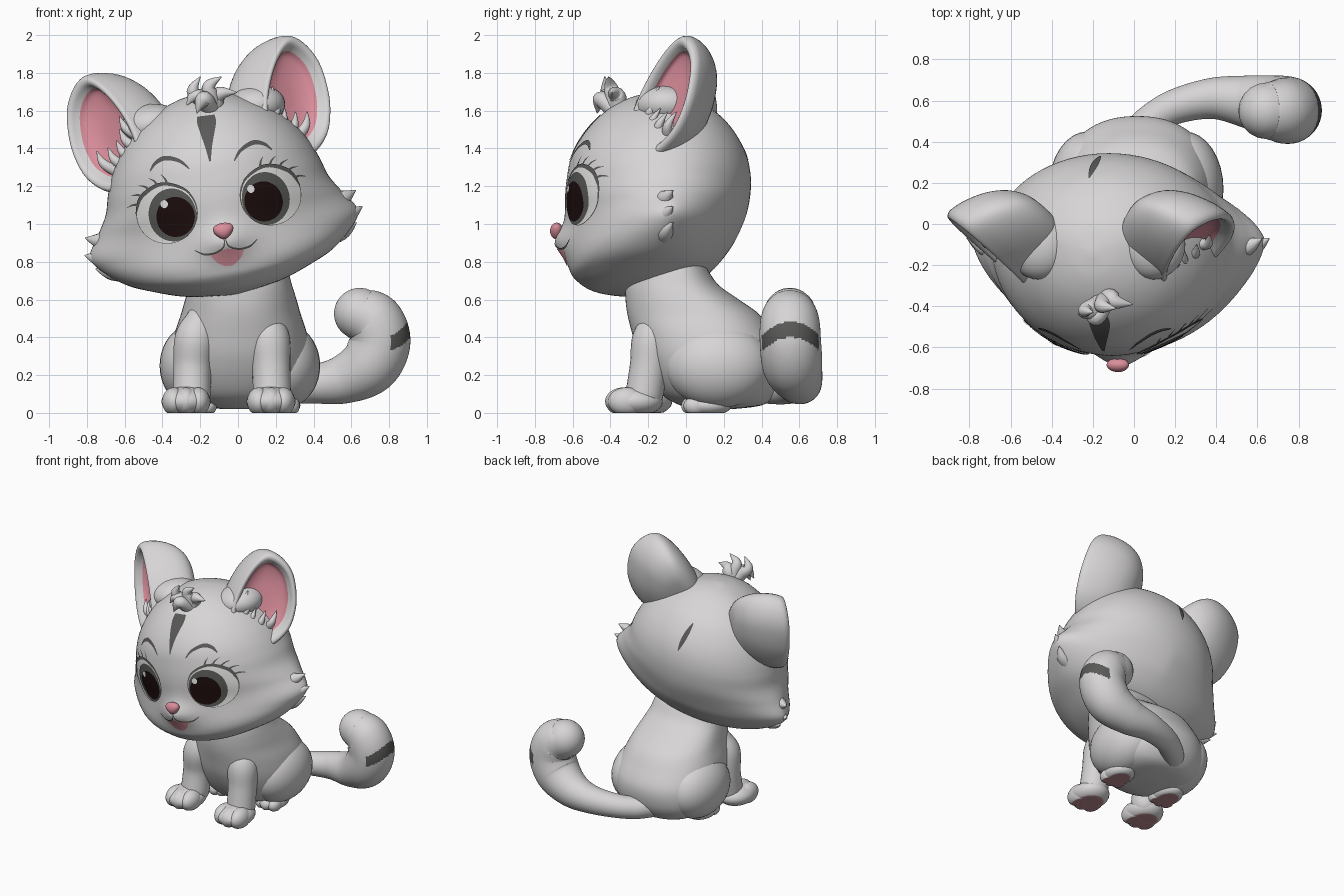
import bpy, bmesh, math
from mathutils import Vector, Matrix
from mathutils.bvhtree import BVHTree

if "Cube" in bpy.data.objects:
    bpy.data.objects.remove(bpy.data.objects["Cube"])

def material(name, rgb):
    m = bpy.data.materials.new(name)
    m.diffuse_color = (*rgb, 1)
    m.use_nodes = True
    m.node_tree.nodes["Principled BSDF"].inputs["Base Color"].default_value = m.diffuse_color
    return m

FUR = material("light_grey_fur", (.68, .665, .67))
PINK = material("ear_pink", (.70, .27, .33))
MOUTH = material("mouth_pink", (.80, .33, .39))
PAD = material("paw_pad", (.50, .26, .29))
DARK = material("dark_grey_marking", (.10, .10, .095))
PUPIL = material("dark_brown_pupil", (.012, .004, .004))
WHITE = material("eye_white", (.78, .78, .76))
GLINT = material("eye_highlight", (.95, .95, .95))

I = Matrix.Identity(4)
# The head is modelled upright, then tilted sideways by this matrix
HEAD = Matrix.Translation((-.11, 0, 1.15)) @ Matrix.Rotation(math.radians(-10), 4, 'Y')
SIDES = ((1, "right"), (-1, "left"))

def make(name, verts, faces, mats, M=I, rule=None, away=None):
    """Mesh object; rule picks a material per face, away orients open plates."""
    me = bpy.data.meshes.new(name)
    me.from_pydata([tuple(v) for v in verts], [], faces)
    bm = bmesh.new()
    bm.from_mesh(me)
    if away is None:
        bmesh.ops.recalc_face_normals(bm, faces=bm.faces)
    else:
        bm.normal_update()
        bmesh.ops.reverse_faces(bm, faces=[f for f in bm.faces if f.normal.y * away > 0])
    bm.to_mesh(me)
    bm.free()
    for m in mats:
        me.materials.append(m)
    for p in me.polygons:
        p.use_smooth = True
        if rule:
            p.material_index = rule(p)
    me.transform(M)
    me.set_sharp_from_angle(angle=math.radians(50))
    ob = bpy.data.objects.new(name, me)
    bpy.context.collection.objects.link(ob)
    return ob

def spline(pts, n, closed=False):
    """Catmull-Rom through points of any dimension."""
    k = len(pts)
    get = (lambda i: pts[i % k]) if closed else (lambda i: pts[min(max(i, 0), k - 1)])
    out = []
    for i in range(k if closed else k - 1):
        for j in range(n):
            t = j / n
            out.append([.5 * (2*b + (c-a)*t + (2*a-5*b+4*c-d)*t*t + (3*b-a-3*c+d)*t**3)
                        for a, b, c, d in zip(get(i-1), get(i), get(i+1), get(i+2))])
    return out if closed else out + [list(pts[-1])]

def loft_data(rings):
    n = len(rings[0])
    verts = [v for r in rings for v in r]
    faces = [(i*n + j, i*n + (j+1) % n, (i+1)*n + (j+1) % n, (i+1)*n + j)
             for i in range(len(rings) - 1) for j in range(n)]
    faces += [tuple(range(n))[::-1], tuple(range(len(verts) - n, len(verts)))]
    return verts, faces

def tube(name, pts, mats, M=I, n=5, sides=16, rule=None):
    """Round tube through (x, y, z, radius) points with domed ends."""
    path = [(Vector(p[:3]), max(p[3], .002)) for p in spline(pts, n)]
    caps = [math.radians(a) for a in (15, 30, 45, 58, 70, 80, 87)]
    (p0, r0), (p1, r1) = path[0], path[-1]
    d0, d1 = (p0 - path[1][0]).normalized(), (p1 - path[-2][0]).normalized()
    path = ([(p0 + d0*r0*math.sin(a), r0*math.cos(a)) for a in reversed(caps)] + path +
            [(p1 + d1*r1*math.sin(a), r1*math.cos(a)) for a in caps])
    rings, q, last = [], None, None
    for i, (p, r) in enumerate(path):
        d = (path[min(i+1, len(path)-1)][0] - path[max(i-1, 0)][0]).normalized()
        q = d.to_track_quat('Z', 'Y') if q is None else last.rotation_difference(d) @ q
        last = d
        rings.append([p + q @ Vector((r*math.cos(2*math.pi*j/sides), r*math.sin(2*math.pi*j/sides), 0))
                      for j in range(sides)])
    return make(name, *loft_data(rings), mats, M, rule)

def stack(sections, cx=0, bump=None, power=lambda z: 2, shift=lambda z: 0, sides=72):
    """Rings from (z, half width, front y, back y) sections."""
    rings = []
    for z, w, yf, yb in spline(sections, 6):
        cy, e, ring = .5*(yf + yb) + .05*min(1, (yb - yf)/.4) + shift(z), 2/power(z), []
        for j in range(sides):
            a = 2*math.pi*j/sides
            c, s = math.cos(a), math.sin(a)
            x = cx + math.copysign(w*abs(c)**e, c)
            y = cy + ((yb - cy) if s > 0 else (yf - cy)) * abs(s)**e
            if bump and s < 0:
                y -= bump(x, z)
            ring.append((x, y, z))
        rings.append(ring)
    return loft_data(rings)

def ellipsoid(name, c, r, mats, M=I, floor=False, taper=0):
    """Ellipsoid; floor flattens it at z = 0 and paints the sole."""
    bm = bmesh.new()
    bmesh.ops.create_uvsphere(bm, u_segments=32, v_segments=20, radius=1)
    verts = [(c[0] + r[0]*v.co.x*(1 + taper*v.co.z), c[1] + r[1]*v.co.y, c[2] + r[2]*v.co.z) for v in bm.verts]
    faces = [[v.index for v in f.verts] for f in bm.faces]
    bm.free()
    if floor:
        verts = [(x, y, max(z, 0)) for x, y, z in verts]
    return make(name, verts, faces, mats, M, (lambda p: int(p.center.z < .002)) if floor else None)

# Head with pointed cheeks and a soft muzzle
head_sections = [(-.53, .03, -.33, -.27), (-.50, .25, -.5, -.10), (-.44, .43, -.59, .06), (-.38, .56, -.62, .15),
                 (-.28, .68, -.635, .235), (-.2, .72, -.64, .28), (-.1, .66, -.64, .32), (0, .60, -.64, .34),
                 (.1, .57, -.63, .343), (.2, .53, -.61, .325), (.3, .47, -.56, .28), (.4, .38, -.48, .205),
                 (.48, .26, -.38, .10), (.53, .13, -.27, -.01), (.55, .02, -.16, -.12)]
muzzle = lambda x, z: .055 * math.exp(-(x/.12)**2 - ((z + .25)/.08)**2)
cheek = lambda z: math.exp(-((z + .2)/.15)**2)
hv, hf = stack(head_sections, bump=muzzle, power=lambda z: 2 - .45*cheek(z), shift=lambda z: .05*cheek(z))
make("head", hv, hf, [FUR], HEAD)
tree = BVHTree.FromPolygons([Vector(v) for v in hv], hf)

def on_head(u, v, off, away=1):
    loc, nor, _, _ = tree.ray_cast(Vector((u, -3*away, v)), Vector((0, away, 0)))
    if loc is None:
        loc, nor, _, _ = tree.find_nearest(Vector((u, -.4*away, v)))
    return loc + nor * (off if nor.y*away < 0 else -off)

def strip(name, path, mat, off=.004, away=1):
    """Thin painted stroke on the head along (u, v, half width)."""
    pts, verts = spline(path, 6), []
    for i, (u, v, w) in enumerate(pts):
        a, b = pts[max(i-1, 0)], pts[min(i+1, len(pts)-1)]
        t = Vector((b[0]-a[0], b[1]-a[1])).normalized()
        verts += [on_head(u - t.y*w*k, v + t.x*w*k, off, away) for k in (-1, 0, 1)]
    faces = [(3*i+k, 3*i+k+1, 3*i+k+4, 3*i+k+3) for i in range(len(pts)-1) for k in (0, 1)]
    make(name, verts, faces, [mat], HEAD, away=away)

def disc(name, u, v, ru, rv, mat, off):
    n, k = 40, 6
    verts = [on_head(u, v, off)]
    verts += [on_head(u + ru*r/k*math.cos(2*math.pi*j/n), v + rv*r/k*math.sin(2*math.pi*j/n), off)
              for r in range(1, k+1) for j in range(n)]
    faces = [(0, 1 + j, 1 + (j+1) % n) for j in range(n)]
    faces += [(1+r*n+j, 1+r*n+(j+1) % n, 1+(r+1)*n+(j+1) % n, 1+(r+1)*n+j) for r in range(k-1) for j in range(n)]
    make(name, verts, faces, [mat], HEAD, away=1)

# Forehead and back-of-head markings
strip("forehead_stripe", [(.014, .425, .045), (.012, .39, .05), (.006, .33, .036), (0, .26, .018), (-.006, .185, .004)], DARK)
strip("back_stripe", [(-.02, .19, .003), (-.027, .25, .016), (-.035, .32, .017), (-.042, .38, .004)], DARK, away=-1)

# Eyes, brows, lashes, smile
for s, side in SIDES:
    eu, ev = .277, -.05
    disc(f"eye_rim_{side}", s*eu, ev + .004, .163, .161, DARK, .003)
    disc(f"eye_white_{side}", s*eu, ev, .157, .154, WHITE, .006)
    disc(f"iris_{side}", s*.247, ev - .01, .125, .14, DARK, .009)
    disc(f"pupil_{side}", s*.232, ev - .023, .1, .106, PUPIL, .012)
    disc(f"eye_highlight_{side}", s*.227 - .05, .004, .019, .021, GLINT, .015)
    strip(f"brow_{side}", [(s*u, v, w) for u, v, w in
          ((.12, .165, .003), (.165, .215, .009), (.235, .242, .012), (.29, .225, .009), (.325, .188, .003))], DARK)
    ring = lambda a, r: (s*(eu + r*math.cos(math.radians(a))), ev + r*math.sin(math.radians(a)))
    strip(f"upper_lid_{side}", [(*ring(a, .16), w) for a, w in ((10, .003), (45, .01), (90, .009), (135, .006), (165, .002))], DARK, .008)
    for i, a in enumerate((28, 46, 64, 82, 100)):
        strip(f"lash_{side}_{i+1}", [(*ring(a, .155), .007), (*ring(a - 3, .185), .005), (*ring(a - 9, .212), .001)], DARK)
    strip(f"smile_{side}", [(s*u, v, w) for u, v, w in
          ((.002, -.225, .002), (.012, -.27, .004), (.06, -.295, .005), (.12, -.293, .005), (.165, -.265, .002))], DARK, .005)

# Nose and open mouth
ellipsoid("nose", (0, -.685, -.19), (.052, .035, .043), [PINK], HEAD, taper=.35)
strip("open_mouth", [(-.085, -.3, .006), (-.045, -.322, .032), (0, -.33, .047), (.045, -.322, .032), (.085, -.3, .006)], MOUTH, .004)

# Ears: outline lofted from the domed back, over the rim, into the pink hollow
outline = spline([(0, .32), (.1, .27), (.18, .16), (.215, .02), (.215, -.12), (.165, -.26), (.04, -.35), (-.12, -.33),
                  (-.25, -.2), (-.25, -.03), (-.19, .13), (-.1, .26)], 4, True)
shells = spline([(.02, -.32), (.4, -.31), (.72, -.265), (.92, -.19), (1.01, -.1), (1.01, -.02), (.95, .025), (.84, .02),
                 (.75, -.02), (.68, -.05), (.4, -.075), (.02, -.08)], 3)
def ear_point(s, t, d, side):
    c, up = ((.5, -.09, .46), (.03, .25, .97)) if side > 0 else ((.545, -.09, .445), (.07, .25, .95))
    lean = .25*max(0, -d) * max(0, t)
    p = Vector(c) + Vector((.77, .63, 0))*s + Vector(up)*(t - lean) + Vector((.63, -.77, 0))*d
    return (p.x*side, p.y, p.z)

for s, side in SIDES:
    rings = [[ear_point(a*k + .35*min(d, 0), b*k, d, s) for a, b in outline] for k, d in shells]
    pink_from = 8 * 3 * len(outline)
    total = (len(shells) - 1) * len(outline)
    make(f"ear_{side}", *loft_data(rings), [FUR, PINK], HEAD,
         lambda p: int(pink_from <= p.index < total or p.index == total + 1))
    ellipsoid(f"ear_base_{side}", (s*.28, -.1, .43), (.16, .17, .11), [FUR], HEAD)
    for i, (a, b) in enumerate(((-.19, -.06), (-.17, -.13), (-.13, -.19), (-.06, -.22), (.02, -.23))):
        pts = [(*ear_point(a, b, -.05, s), .03), (*ear_point(a + .03, b + .05, -.01, s), .024),
               (*ear_point(a + .06, b + .12, -.02, s), .003)]
        tube(f"ear_tuft_{side}_{i+1}", pts, [FUR], HEAD, sides=10)
    # Cheek fluff
    for i, (u, v) in enumerate(((.725, -.11), (.745, -.2), (.70, -.28))):
        tube(f"cheek_fluff_{side}_{i+1}", [(s*(u - .2), -.13, v - .03, .06), (s*(u - .08), -.11, v - .02, .046),
             (s*u, -.07, v + .01, .003)], [FUR], HEAD, sides=12)

# Curled locks on top of the head
for i, (x1, z1, x2, z2, y) in enumerate(((-.03, .57, .02, .635, -.42), (.06, .58, .13, .615, -.40), (.12, .53, .195, .52, -.38),
                                         (-.03, .54, -.075, .5, -.43), (.0, .5, -.03, .45, -.46))):
    tube(f"hair_lock_{i+1}", [(.05, -.36, .43, .045), (.5*(.05 + x1), y + .02, .51, .045), (x1, y, z1, .034),
         (x2, y - .01, z2, .003)], [FUR], HEAD, sides=14)

# Torso
body = [(.02, .1, .05, .25), (.04, .22, -.03, .4), (.09, .31, -.12, .47), (.18, .36, -.19, .515), (.3, .37, -.25, .52),
        (.42, .35, -.285, .46), (.52, .318, -.31, .39), (.6, .295, -.32, .28), (.68, .27, -.32, .17), (.78, .24, -.3, .10),
        (.88, .18, -.25, .02)]
make("body", *stack(body, cx=.015, power=lambda z: 2.2), [FUR])

# Legs, haunches and paws
for s, side in SIDES:
    lx, dy = (.175, 0) if s > 0 else (-.24, .05)
    tube(f"front_leg_{side}", [(lx*.8, -.13, .48, .09), (lx*.94, -.175 + dy*.5, .39, .11), (lx, -.195 + dy, .25, .102),
         (lx + s*.005, -.22 + dy, .1, .1)], [FUR], sides=28)
    px = lx + (0 if s > 0 else -.035)
    ellipsoid(f"front_paw_{side}", (px, -.275 + dy, .06), (.13, .152, .08), [FUR, PAD], floor=True)
    for i in (-1, 0, 1):
        ellipsoid(f"front_toe_{side}_{i+2}", (px + i*.064, -.33 + dy + .015*abs(i), .06), (.063, .098, .075), [FUR, PAD], floor=True)
    ellipsoid(f"haunch_{side}", (.01 + s*.235, .17, .25), (.19, .28, .225), [FUR])
    ellipsoid(f"hind_paw_{side}", (.01 + s*.22, .11, .04), (.1, .13, .06), [FUR, PAD], floor=True)
    for i in (-1, 0, 1):
        ellipsoid(f"hind_toe_{side}_{i+2}", (.01 + s*.22 + i*.052, .035 + .012*abs(i), .037), (.045, .06, .05), [FUR, PAD], floor=True)

# Tail curling up to a fat tip, with a bent stripe on the outer side
def tail_stripe(p):
    c = p.center
    return int(c.x > .81 and abs(c.z - (.442 - 3.2*(c.y - .555)**2)) < .042)
tube("tail", [(.0, .42, .13, .08), (.08, .5, .125, .08), (.2, .57, .135, .085), (.38, .61, .15, .1), (.55, .595, .175, .128),
     (.69, .565, .25, .158), (.75, .553, .37, .162), (.72, .55, .48, .157), (.645, .55, .525, .137)],
     [FUR, DARK], n=26, sides=100, rule=tail_stripe)
